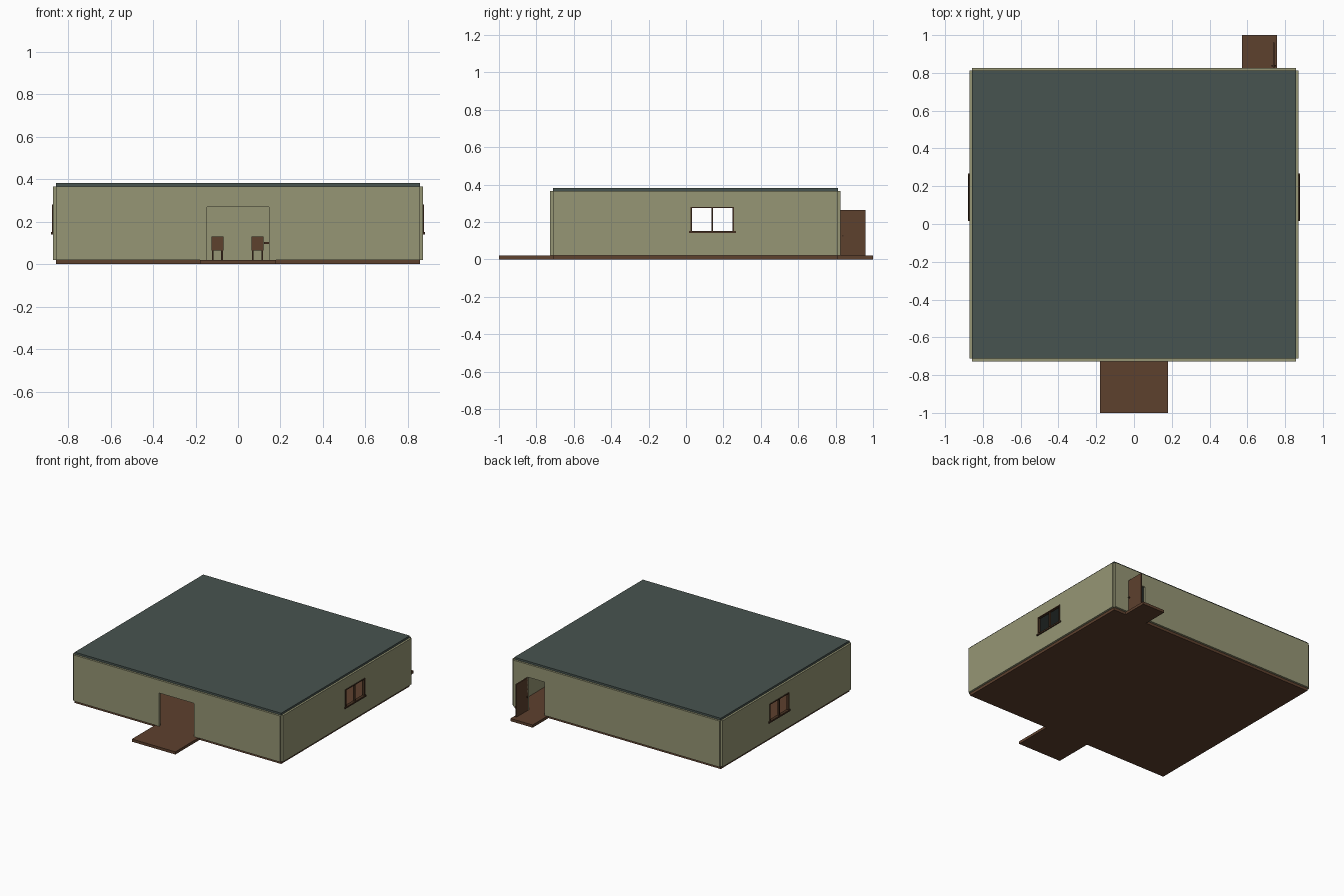
import bpy
import bmesh
from mathutils import Vector

cube = bpy.data.objects.get("Cube")
if cube:
    bpy.data.objects.remove(cube, do_unlink=True)


def material(name, rgb):
    m = bpy.data.materials.new(name)
    m.use_nodes = True
    m.diffuse_color = (*rgb, 1)
    m.node_tree.nodes["Principled BSDF"].inputs["Base Color"].default_value = (*rgb, 1)
    return m


OLIVE = material("olive plaster", (0.305, 0.305, 0.178))
SLATE = material("slate green", (0.064, 0.088, 0.079))
BROWN = material("wood brown", (0.110, 0.052, 0.027))
DARK = material("dark wood", (0.060, 0.030, 0.015))


def finish(bm, name, mat):
    bmesh.ops.recalc_face_normals(bm, faces=bm.faces)
    mesh = bpy.data.meshes.new(name)
    bm.to_mesh(mesh)
    bm.free()
    mesh.materials.append(mat)
    ob = bpy.data.objects.new(name, mesh)
    bpy.context.collection.objects.link(ob)
    return ob


def add_box(bm, lo, hi):
    lo, hi = Vector(lo), Vector(hi)
    verts = bmesh.ops.create_cube(bm, size=1)["verts"]
    for v in verts:
        v.co = (lo + hi) / 2 + v.co * (hi - lo)


def boxes(name, mat, *spans):
    bm = bmesh.new()
    for lo, hi in spans:
        add_box(bm, lo, hi)
    return finish(bm, name, mat)


def extrude(name, mat, faces, depth):
    """Extrude a list of coplanar polygons along a depth vector."""
    bm = bmesh.new()
    for f in faces:
        bm.faces.new([bm.verts.new(p) for p in f])
    bmesh.ops.remove_doubles(bm, verts=bm.verts, dist=0.0001)
    new = bmesh.ops.extrude_face_region(bm, geom=bm.faces[:], use_keep_orig=True)["geom"]
    bmesh.ops.translate(bm, vec=depth,
                        verts=[g for g in new if isinstance(g, bmesh.types.BMVert)])
    return finish(bm, name, mat)


# Main dimensions
W, T = 0.857, 0.015            # half width and wall thickness
FRONT, BACK = -0.712, 0.812    # inner faces of the front and back walls
BASE, TOP = 0.02, 0.366

# Floor slab with front and back steps in one outline
outline = [(-W, FRONT), (-0.18, FRONT), (-0.18, -1), (0.18, -1), (0.18, FRONT), (W, FRONT),
           (W, BACK), (0.757, BACK), (0.757, 1), (0.573, 1), (0.573, BACK), (-W, BACK)]
extrude("floor", BROWN, [[(x, y, 0) for x, y in outline]], (0, 0, BASE))

# Roof slab
boxes("roof", SLATE, ((-W, FRONT, TOP), (W, BACK, 0.381)))


# Front and back walls, each with a doorway
def door_wall(name, y, x0, x1, depth):
    pts = [(-W, BASE), (x0, BASE), (x0, 0.27), (x1, 0.27), (x1, BASE),
           (W, BASE), (W, TOP), (-W, TOP)]
    extrude(name, OLIVE, [[(x, y, z) for x, z in pts]], (0, depth, 0))


door_wall("front_wall", FRONT, -0.145, 0.145, -T)
door_wall("back_wall", BACK, 0.595, 0.735, T)

# Side walls with a window each, plus frame and sill
Y0, Y1, Z0, Z1 = 0.025, 0.257, 0.143, 0.28


def rect(x, y0, y1, z0, z1):
    return [(x, y0, z0), (x, y1, z0), (x, y1, z1), (x, y0, z1)]


def ring(outer, inner):
    return [[outer[i], outer[(i + 1) % 4], inner[(i + 1) % 4], inner[i]] for i in range(4)]


for side, s in (("left", 1), ("right", -1)):
    x = s * W
    hole = rect(x, Y0, Y1, Z0, Z1)
    extrude(side + "_wall", OLIVE, ring(rect(x, FRONT, BACK, BASE, TOP), hole), (s * T, 0, 0))
    extrude(side + "_window_frame", DARK,
            ring(hole, rect(x, Y0 + 0.008, Y1 - 0.008, Z0 + 0.008, Z1 - 0.006)),
            (s * (T + 0.005), 0, 0))
    mid = (Y0 + Y1) / 2
    boxes(side + "_window_mullion", DARK,
          ((s * (W + 0.003), mid - 0.004, Z0), (s * (W + 0.018), mid + 0.004, Z1)))
    boxes(side + "_window_sill", DARK,
          ((s * W, Y0 - 0.01, Z0 - 0.003), (s * 0.88, Y1 + 0.01, Z0 + 0.008)))

# Back door standing open, with a knob on both faces
boxes("back_door", BROWN, ((0.735, BACK + T - 0.003, BASE), (0.744, 0.96, 0.265)))
boxes("back_door_knob", DARK, ((0.728, 0.834, 0.122), (0.751, 0.842, 0.13)))


# Chairs: seat, solid back and four legs
def chair(name, cx, cy, d):
    h = 0.028
    back = sorted((cy - d * h, cy - d * (h - 0.008)))
    boxes(name + "_seat", BROWN, ((cx - h, cy - h, 0.065), (cx + h, cy + h, 0.073)),
          ((cx - h, back[0], 0.073), (cx + h, back[1], 0.13)))
    boxes(name + "_legs", DARK,
          *[((cx + i * 0.022 - 0.004, cy + j * 0.022 - 0.004, BASE),
             (cx + i * 0.022 + 0.004, cy + j * 0.022 + 0.004, 0.065))
            for i in (-1, 1) for j in (-1, 1)])


chair("left_chair", 0.092, 0.1, 1)
chair("right_chair", -0.097, 0.1, 1)

# Table beside the chairs
boxes("table_top", BROWN, ((0.123, 0.06, 0.095), (0.36, 0.22, 0.105)))
boxes("table_legs", DARK,
      *[((x, y, BASE), (x + 0.01, y + 0.01, 0.095)) for x in (0.15, 0.34) for y in (0.07, 0.2)])
